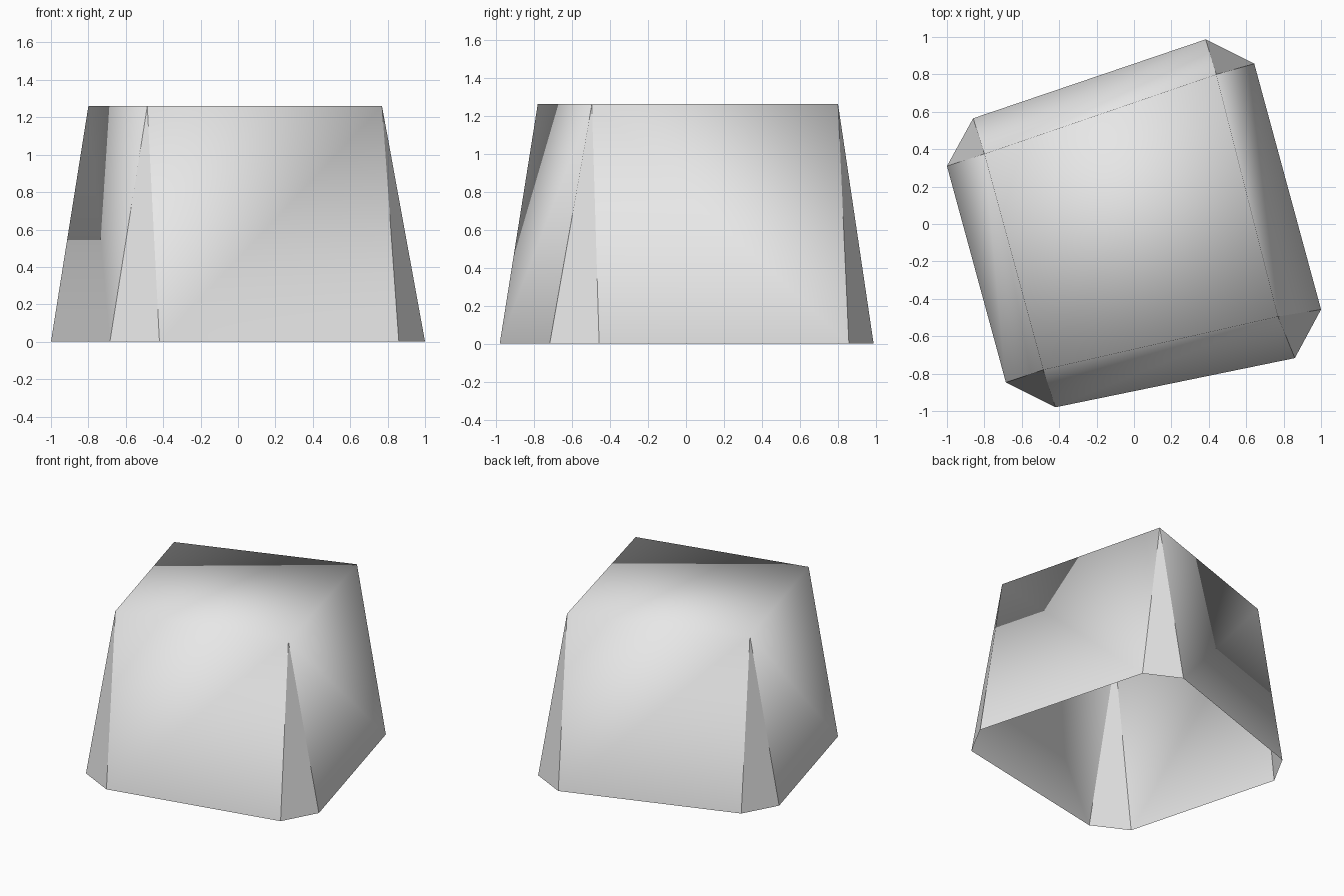
import bpy
import bmesh

if "Cube" in bpy.data.objects:
    bpy.data.objects.remove(bpy.data.objects["Cube"])

HEIGHT = 1.26

# Corners of the top, anticlockwise from the front left
TOP = [(-0.485, -0.78), (0.77, -0.495), (0.44, 0.80), (-0.80, 0.375)]
# Bottom rim: each corner is cut by a short edge (start, end)
RIM = [((-0.685, -0.847), (-0.42, -0.98)),
       ((0.86, -0.717), (1.0, -0.457)),
       ((0.643, 0.857), (0.383, 0.987)),
       ((-0.86, 0.565), (-1.0, 0.31))]

bm = bmesh.new()
top = [bm.verts.new((x, y, HEIGHT)) for x, y in TOP]
rim = [[bm.verts.new((x, y, 0)) for x, y in pair] for pair in RIM]


def face(verts, smooth):
    bm.faces.new(verts).smooth = smooth


# Soft top, folded along one diagonal
face((top[0], top[1], top[2]), True)
face((top[0], top[2], top[3]), True)

for i in range(4):
    j = (i + 1) % 4
    a, b = rim[i][1], rim[j][0]
    # Soft wall, the fold alternating in direction from wall to wall
    if i % 2 == 0:
        face((a, b, top[j]), True)
        face((a, top[j], top[i]), True)
    else:
        face((a, b, top[i]), True)
        face((b, top[j], top[i]), True)
    # Flat corner facet rising to a point
    face((rim[i][0], rim[i][1], top[i]), False)

mesh = bpy.data.meshes.new("tapered_shell")
bm.to_mesh(mesh)
bm.free()

grey = bpy.data.materials.new("light grey")
grey.diffuse_color = (0.8, 0.8, 0.8, 1)
grey.use_nodes = True
grey.node_tree.nodes["Principled BSDF"].inputs["Base Color"].default_value = grey.diffuse_color
mesh.materials.append(grey)

shell = bpy.data.objects.new("tapered_shell", mesh)
bpy.context.collection.objects.link(shell)
